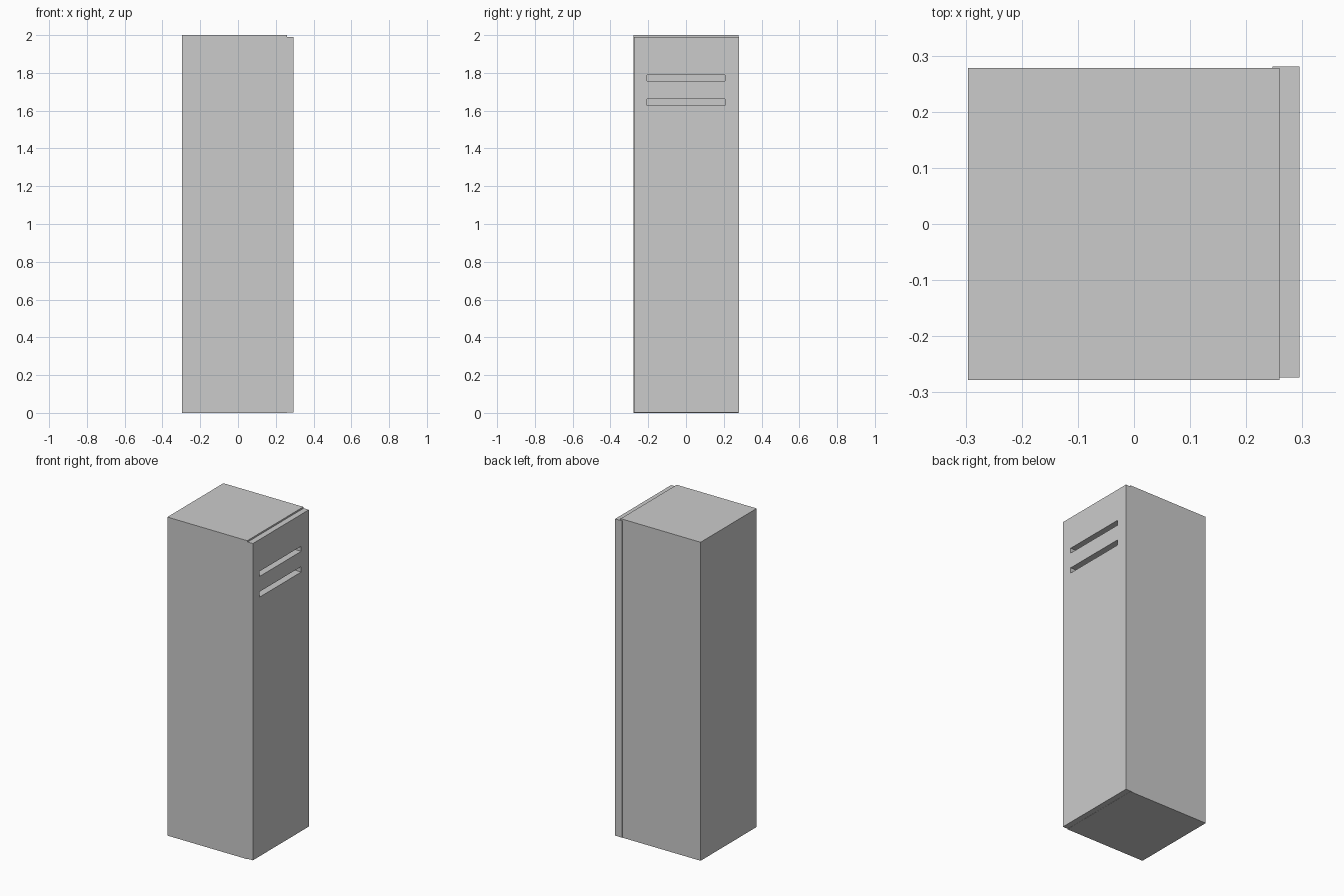
import bpy
import bmesh

if "Cube" in bpy.data.objects:
    bpy.data.objects.remove(bpy.data.objects["Cube"])


def box(name, x, y, z):
    """Axis-aligned box from (min, max) ranges."""
    bm = bmesh.new()
    bmesh.ops.create_cube(bm, size=1)
    for v in bm.verts:
        v.co = [r[0] if c < 0 else r[1] for c, r in zip(v.co, (x, y, z))]
    mesh = bpy.data.meshes.new(name)
    bm.to_mesh(mesh)
    bm.free()
    obj = bpy.data.objects.new(name, mesh)
    bpy.context.collection.objects.link(obj)
    return obj


# Hollow cabinet shell, open on the door side
body = box("locker_body", (-0.296, 0.259), (-0.278, 0.278), (0, 2))
bm = bmesh.new()
bm.from_mesh(body.data)
front = [f for f in bm.faces if f.normal.x > 0.9]
bmesh.ops.delete(bm, geom=front, context='FACES_ONLY')
bm.to_mesh(body.data)
bm.free()
shell = body.modifiers.new("shell", 'SOLIDIFY')
shell.thickness = 0.015
shell.offset = -1
shell.use_even_offset = True

# Door, slightly shifted and shorter than the body
door = box("locker_door", (0.247, 0.295), (-0.274, 0.281), (0.001, 1.99))

# Two vent slots through the door
for i, (low, high) in enumerate([(1.628, 1.662), (1.758, 1.790)]):
    cutter = box(f"vent_cutter_{i + 1}", (0.2, 0.35), (-0.206, 0.206), (low, high))
    cutter.hide_render = True
    cutter.hide_set(True)
    cut = door.modifiers.new(f"vent_{i + 1}", 'BOOLEAN')
    cut.operation = 'DIFFERENCE'
    cut.solver = 'EXACT'
    cut.object = cutter
